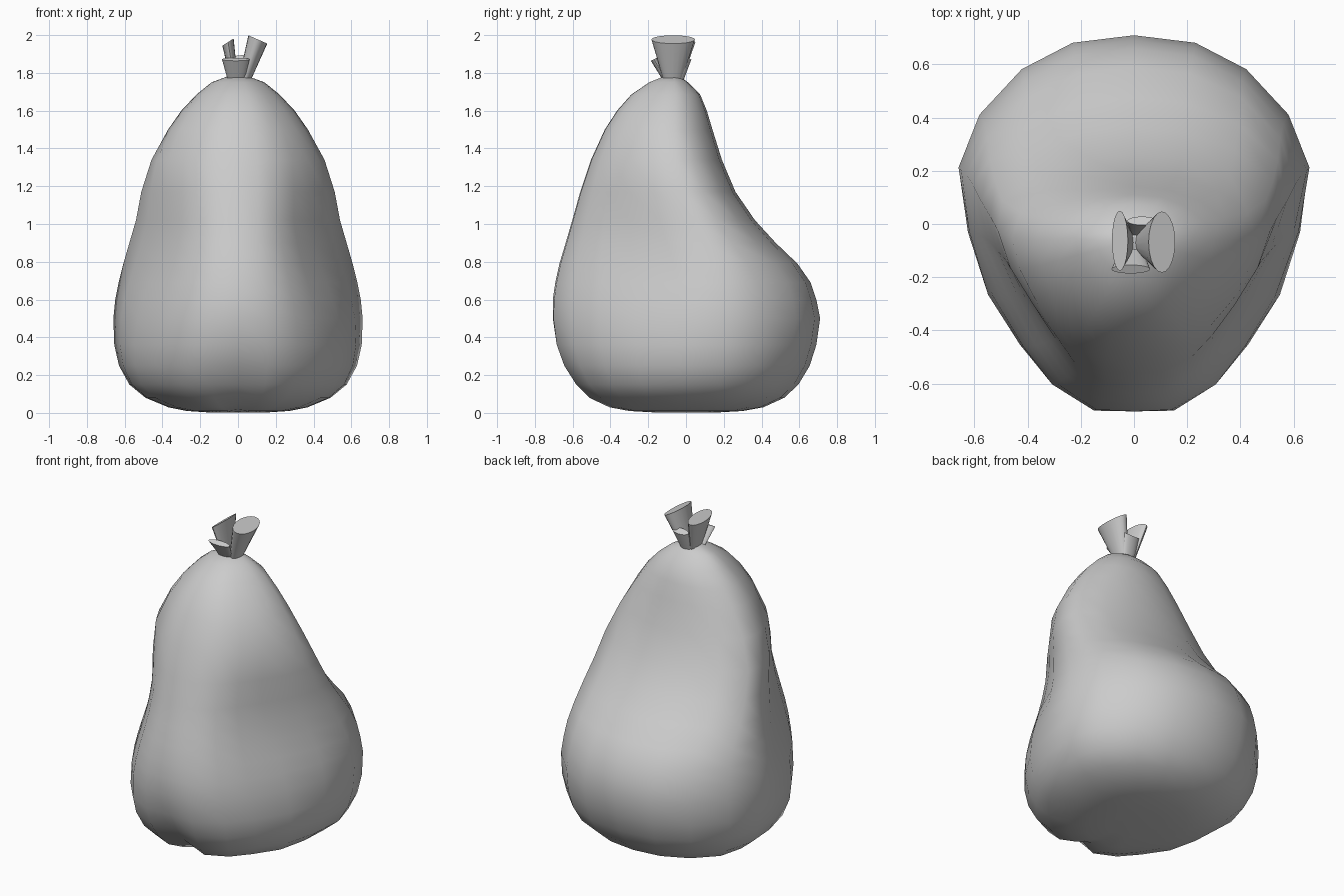
import bpy, bmesh
from math import cos, sin, tau
from mathutils import Vector

if "Cube" in bpy.data.objects:
    bpy.data.objects.remove(bpy.data.objects["Cube"])


def make_object(name, bm, angle=None):
    bmesh.ops.recalc_face_normals(bm, faces=bm.faces)
    for f in bm.faces:
        f.smooth = True
    me = bpy.data.meshes.new(name)
    bm.to_mesh(me)
    bm.free()
    ob = bpy.data.objects.new(name, me)
    bpy.context.collection.objects.link(ob)
    if angle:
        bpy.ops.object.select_all(action='DESELECT')
        ob.select_set(True)
        bpy.context.view_layer.objects.active = ob
        bpy.ops.object.shade_smooth_by_angle(angle=angle)
    return ob


def loft(rings):
    bm = bmesh.new()
    loops = [[bm.verts.new(p) for p in r] for r in rings]
    n = len(loops[0])
    for a, b in zip(loops, loops[1:]):
        for i in range(n):
            bm.faces.new((a[i], a[(i + 1) % n], b[(i + 1) % n], b[i]))
    bm.faces.new(loops[0])
    bm.faces.new(loops[-1])
    return bm


# Sack body: half cross-section (x / half width, front-to-back fraction)
half = [(0, 1), (.35, .98), (.64, .91), (.88, .79), (1, .65), (.95, .48),
        (.83, .31), (.65, .175), (.48, .075), (.235, .005), (0, 0)]
section = half + [(-x, t) for x, t in half[-2:0:-1]]

# z, half width, front y, back y, front crease, front pinch, back fullness
levels = [
    (.002, .15, -.16, .16, .01, 0, 0), (.01, .27, -.31, .30, .03, 0, .04),
    (.03, .37, -.42, .41, .05, -.06, .05), (.08, .49, -.53, .52, .065, -.08, .05),
    (.15, .575, -.60, .595, .065, -.07, .04), (.25, .63, -.66, .655, .045, -.04, .02),
    (.36, .655, -.695, .69, .02, -.01, .01), (.50, .66, -.71, .71, .005, .03, 0),
    (.60, .65, -.705, .69, 0, .07, 0), (.69, .632, -.692, .66, 0, .10, .01),
    (.79, .607, -.67, .59, 0, .14, .03), (.90, .575, -.637, .475, 0, .16, .07),
    (1.02, .54, -.602, .365, 0, .16, .10), (1.17, .512, -.56, .262, 0, .11, .10),
    (1.34, .458, -.503, .19, 0, .03, .06), (1.50, .37, -.43, .14, 0, 0, .03),
    (1.60, .30, -.365, .11, 0, 0, 0), (1.685, .22, -.29, .075, 0, 0, 0),
    (1.75, .14, -.195, .01, 0, 0, 0), (1.78, .06, -.12, -.03, 0, 0, 0)]


def body_ring(z, w, front, back, crease, pinch, full):
    ring = []
    for x, t in section:
        y = front + (back - front) * t
        if t < .05:
            y += crease * (1 if x == 0 else .2)
            if x == 0 and z < .1:
                z_off = crease * .25
            else:
                z_off = 0
        else:
            z_off = 0
        # slimmer or fuller front corners, fuller back corners
        if t < .4:
            x *= 1 - pinch
        elif t < .6:
            x *= 1 - pinch * .4
        elif .7 < t < .95:
            x *= 1 + full
        ring.append((x * w, y, z + z_off))
    return ring


make_object("sack_body", loft([body_ring(*lv) for lv in levels]))


# Gathered neck: flared elliptical tufts
def tuft(name, base, base_u, base_w, top, top_u, top_w, n=20):
    rings = []
    for c, u, w in ((base, base_u, base_w), (top, top_u, top_w)):
        c, u, w = Vector(c), Vector(u), Vector(w)
        rings.append([c + u * cos(tau * i / n) + w * sin(tau * i / n)
                      for i in range(n)])
    make_object(name, loft(rings), .7)


tuft("right_tuft", (.035, -.07, 1.765), (0, .05, 0), (.03, 0, -.01),
     (.105, -.068, 1.977), (0, .115, 0), (.05, 0, -.022))
tuft("left_tuft", (-.02, -.07, 1.765), (0, .05, 0), (.018, 0, .008),
     (-.053, -.063, 1.963), (0, .113, 0), (.03, 0, .019))
tuft("front_tuft", (-.01, -.105, 1.765), (.045, 0, 0), (0, .016, .006),
     (-.012, -.17, 1.872), (.073, 0, 0), (0, .016, .008))
tuft("back_tuft", (.015, -.03, 1.765), (.04, 0, 0), (0, .016, -.006),
     (.03, .012, 1.882), (.055, 0, 0), (0, .016, -.012))
